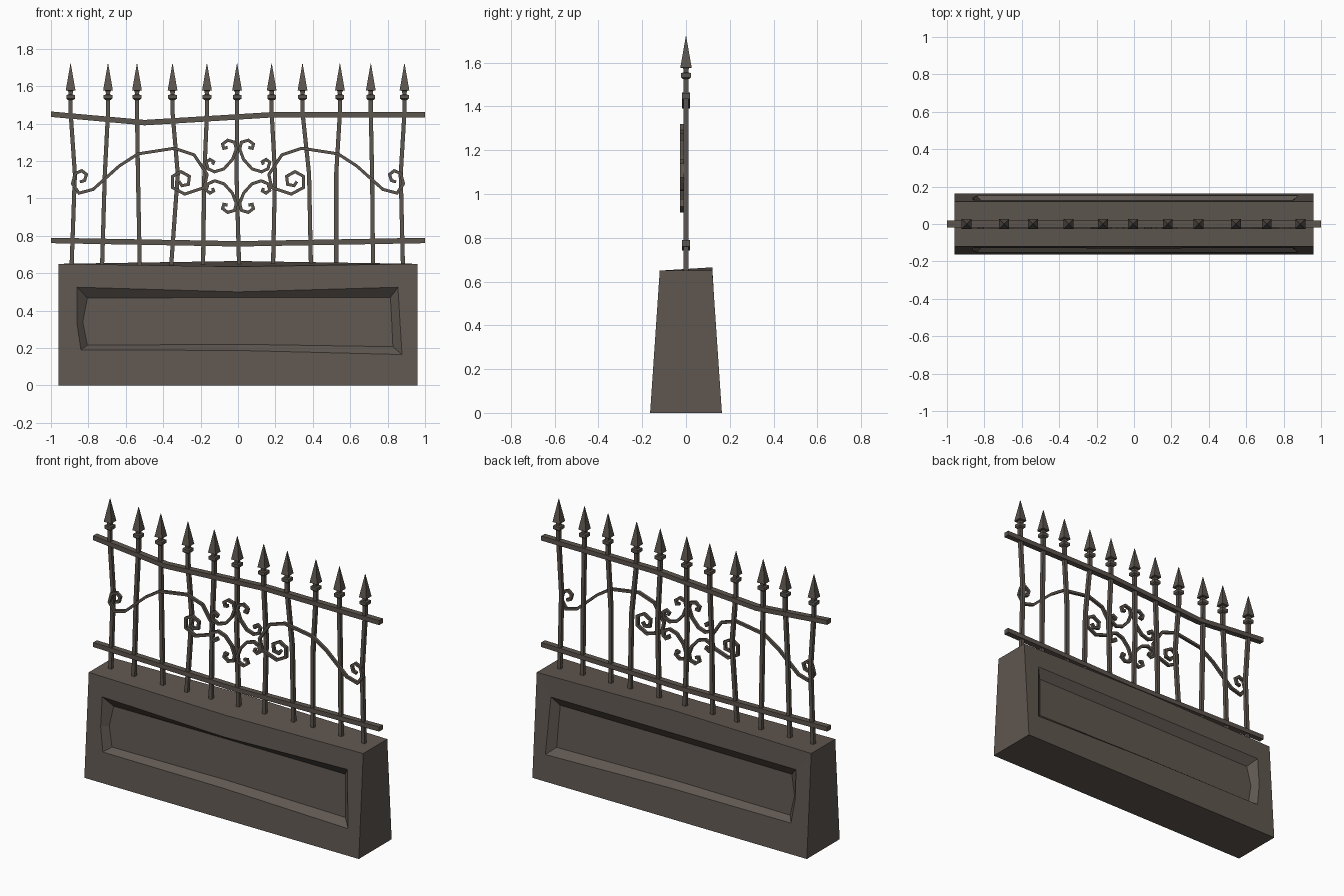
import bpy, bmesh, math
from mathutils import Vector

if "Cube" in bpy.data.objects:
    bpy.data.objects.remove(bpy.data.objects["Cube"])

def material(name, col):
    m = bpy.data.materials.new(name)
    m.diffuse_color = (*col, 1)
    m.use_nodes = True
    m.node_tree.nodes["Principled BSDF"].inputs["Base Color"].default_value = m.diffuse_color
    return m

stone = material("brown stone", (0.115, 0.095, 0.08))
iron = material("dark iron", (0.11, 0.092, 0.077))

def finish(bm, name, mat):
    bmesh.ops.recalc_face_normals(bm, faces=bm.faces)
    me = bpy.data.meshes.new(name)
    bm.to_mesh(me)
    bm.free()
    ob = bpy.data.objects.new(name, me)
    me.materials.append(mat)
    bpy.context.collection.objects.link(ob)
    return ob

def bridge(bm, a, b):
    n = len(a)
    for i in range(n):
        bm.faces.new((a[i], a[(i + 1) % n], b[(i + 1) % n], b[i]))

def sweep(bm, pts, width, y0, y1, vertical_ends=False):
    """Square bar along a path of (x, z) points, mitred at the bends."""
    P = [Vector(p) for p in pts]
    rings = []
    for i, p in enumerate(P):
        a = (p - P[i - 1]).normalized() if i else (P[1] - p).normalized()
        b = (P[i + 1] - p).normalized() if i < len(P) - 1 else a
        t = (a + b).normalized()
        n = Vector((-t.y, t.x)) * (width / 2 / max(t.dot(a), 0.6))
        if vertical_ends and i in (0, len(P) - 1):
            n = Vector((0, width / 2))
        rings.append([bm.verts.new((p.x + k * n.x, y, p.y + k * n.y))
                      for k, y in ((-1, y0), (1, y0), (1, y1), (-1, y1))])
    for r, s in zip(rings, rings[1:]):
        bridge(bm, r, s)
    bm.faces.new(rings[0])
    bm.faces.new(rings[-1])

# Stone base: tapered block with a sunken crooked panel on both long sides
bm = bmesh.new()
walls = []
for s in (-1, 1):
    mid = 0.65 + 0.015 * s
    wall = [(-.96, 0), (0, 0), (.96, 0), (.96, .33), (.96, .65), (0, mid), (-.96, .65), (-.96, .33)]
    outer = [(-.84, .19), (0, .187), (.877, .165), (.866, .34), (.855, .525),
             (0, .50 if s < 0 else .525), (-.86, .525), (-.862, .34)]
    inner = [(-.805, .215), (0, .22), (.828, .207), (.822, .34), (.815, .47),
             (0, .47), (-.805, .467), (-.83, .34)]
    rings = []
    for ring, depth in ((wall, 0), (outer, 0), (inner, .04)):
        rings.append([bm.verts.new((x, s * (.164 - .044 * min(z, .65) / .65 - depth), z))
                      for x, z in ring])
    bridge(bm, rings[0], rings[1])
    bridge(bm, rings[1], rings[2])
    bm.faces.new(rings[2])
    walls.append(rings[0])
bridge(bm, walls[0], walls[1])
finish(bm, "stone_base", stone)

# Two slightly bent rails
for name, pts in (("top_rail", [(-1, 1.45), (-.5, 1.405), (.2, 1.448), (1, 1.448)]),
                  ("bottom_rail", [(-1, .775), (0, .757), (1, .775)])):
    bm = bmesh.new()
    sweep(bm, pts, .029, -.018, .018, True)
    finish(bm, name, iron)

def square_stack(bm, x, levels):
    """Stack of square rings (half width, z)."""
    rings = [[bm.verts.new((x + i * h, j * h, z)) for i, j in ((-1, -1), (1, -1), (1, 1), (-1, 1))]
             for h, z in levels]
    for r, s in zip(rings, rings[1:]):
        bridge(bm, r, s)
    bm.faces.new(rings[0])
    bm.faces.new(rings[-1])

# Crooked upright bars with collar and spear head: x at bottom, middle, top
bars = [(-.89, -.872, -.895), (-.727, -.712, -.695), (-.525, -.535, -.54),
        (-.358, -.322, -.35), (-.187, -.18, -.166), (.006, -.008, -.005),
        (.187, .198, .18), (.39, .38, .345), (.525, .525, .545),
        (.722, .717, .71), (.882, .87, .89)]
for i, (b, m, t) in enumerate(bars):
    bm = bmesh.new()
    sweep(bm, [(b, .63), (m, 1.13), (t, 1.46), (t, 1.53)], .022, -.011, .011)
    square_stack(bm, t, [(.014, 1.525), (.023, 1.533), (.023, 1.553), (.011, 1.555),
                         (.013, 1.575), (.026, 1.577), (.001, 1.72)])
    finish(bm, "upright_bar_%d" % (i + 1), iron)

# Scrollwork, paths in hundredths from the middle of the ornament (z 1.118)
CZ = 1.118
def scroll(name, path, flips):
    bm = bmesh.new()
    for fx, fz in flips:
        sweep(bm, [(fx * x / 100, CZ + fz * z / 100) for x, z in path], .016, -.027, -.009)
    finish(bm, name, iron)

# Long side scrolls
long_path = [(-84.5, -3), (-82, -2.2), (-81, 1), (-83.5, 3), (-87, 1.5), (-88.5, -4), (-85, -9),
             (-77.5, -7), (-63.5, 5.5), (-53.5, 12), (-34, 15), (-23.5, 11.5), (-16.5, 1),
             (-18, -6), (-28.5, -9.5), (-35, -6), (-35, 0), (-30.5, 2.5), (-26, 0),
             (-26.5, -4.3), (-30, -5), (-31.5, -2.8)]
scroll("side_scrolls", long_path, [(1, 1), (-1, 1)])

# Four small scrolls forming the star in the middle
small_path = [(-5.6, 15.4), (-7.6, 15), (-8.3, 17.2), (-5.5, 19.3), (-1.8, 18.2), (-.9, 14.5),
              (-3, 9), (-7.5, 4), (-12.5, 2.4), (-16, 4), (-17, 7.5), (-15, 9), (-13, 7.8), (-13.6, 6.3)]
scroll("centre_scrolls", small_path, [(1, 1), (-1, 1), (1, -1), (-1, -1)])
